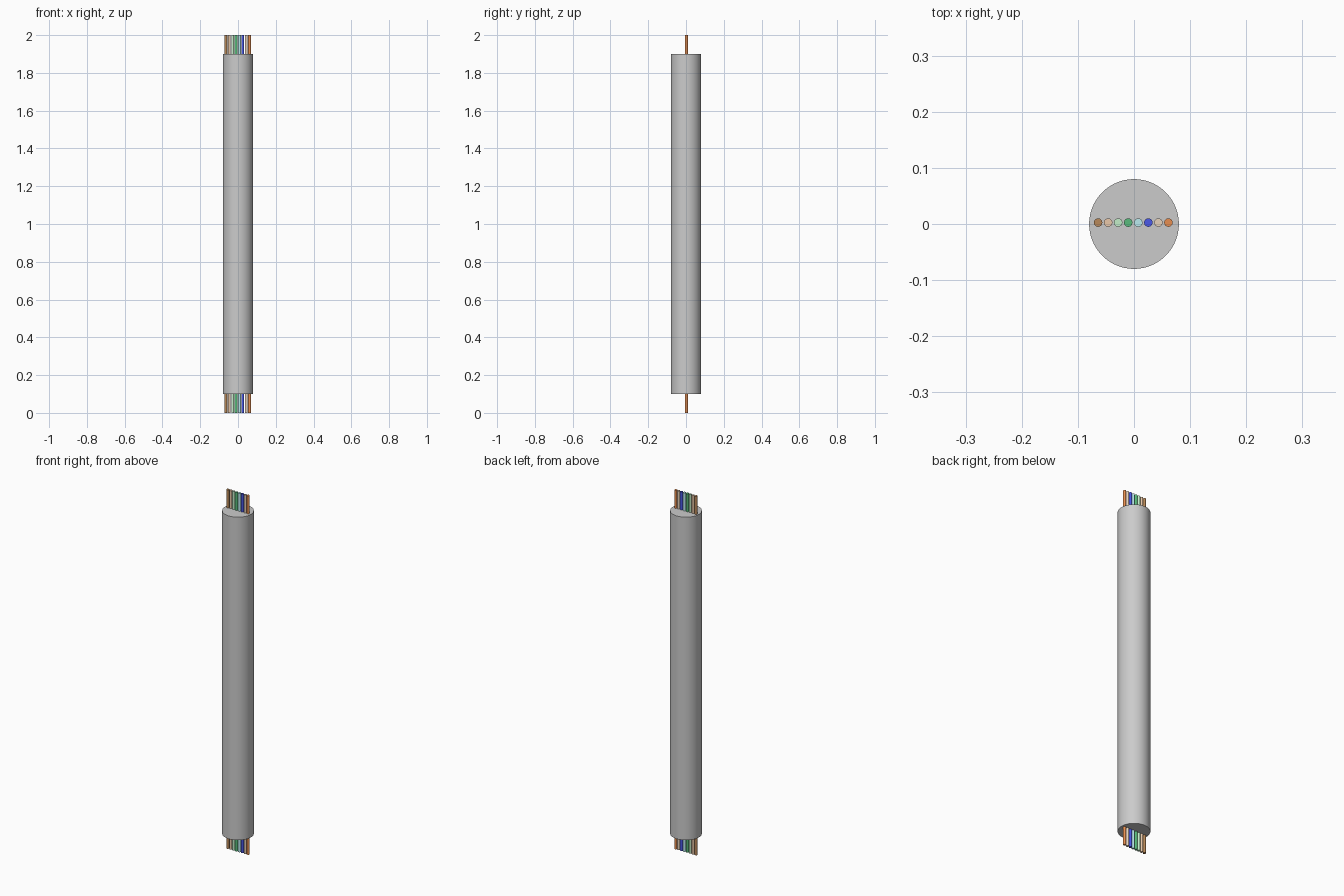
import bpy
import math

if "Cube" in bpy.data.objects:
    bpy.data.objects.remove(bpy.data.objects["Cube"])


def cylinder(name, radius, z0, z1, x=0.0, y=0.0, sides=32, color=None):
    bpy.ops.mesh.primitive_cylinder_add(
        vertices=sides, radius=radius, depth=z1 - z0,
        location=(x, y, (z0 + z1) / 2))
    obj = bpy.context.object
    obj.name = name
    bpy.ops.object.shade_smooth_by_angle(angle=math.radians(40))
    if color:
        mat = bpy.data.materials.new(name + "_color")
        mat.diffuse_color = (*color, 1.0)
        mat.use_nodes = True
        mat.node_tree.nodes["Principled BSDF"].inputs["Base Color"].default_value = mat.diffuse_color
        obj.data.materials.append(mat)
    return obj


# Outer cable jacket
cylinder("cable_jacket", 0.08, 0.1, 1.9, sides=64)

# Row of eight coloured wires running through the jacket
WIRES = [
    ("brown_wire", (0.48, 0.25, 0.10)),
    ("pale_brown_wire", (0.82, 0.58, 0.40)),
    ("pale_green_wire", (0.55, 0.85, 0.58)),
    ("green_wire", (0.10, 0.50, 0.20)),
    ("pale_blue_wire", (0.50, 0.83, 0.86)),
    ("blue_wire", (0.07, 0.10, 0.80)),
    ("pale_orange_wire", (0.80, 0.65, 0.50)),
    ("orange_wire", (0.80, 0.27, 0.08)),
]
for i, (name, color) in enumerate(WIRES):
    cylinder(name, 0.0075, 0.0, 2.0, x=-0.0640 + i * 0.0179, y=0.0025, color=color)
